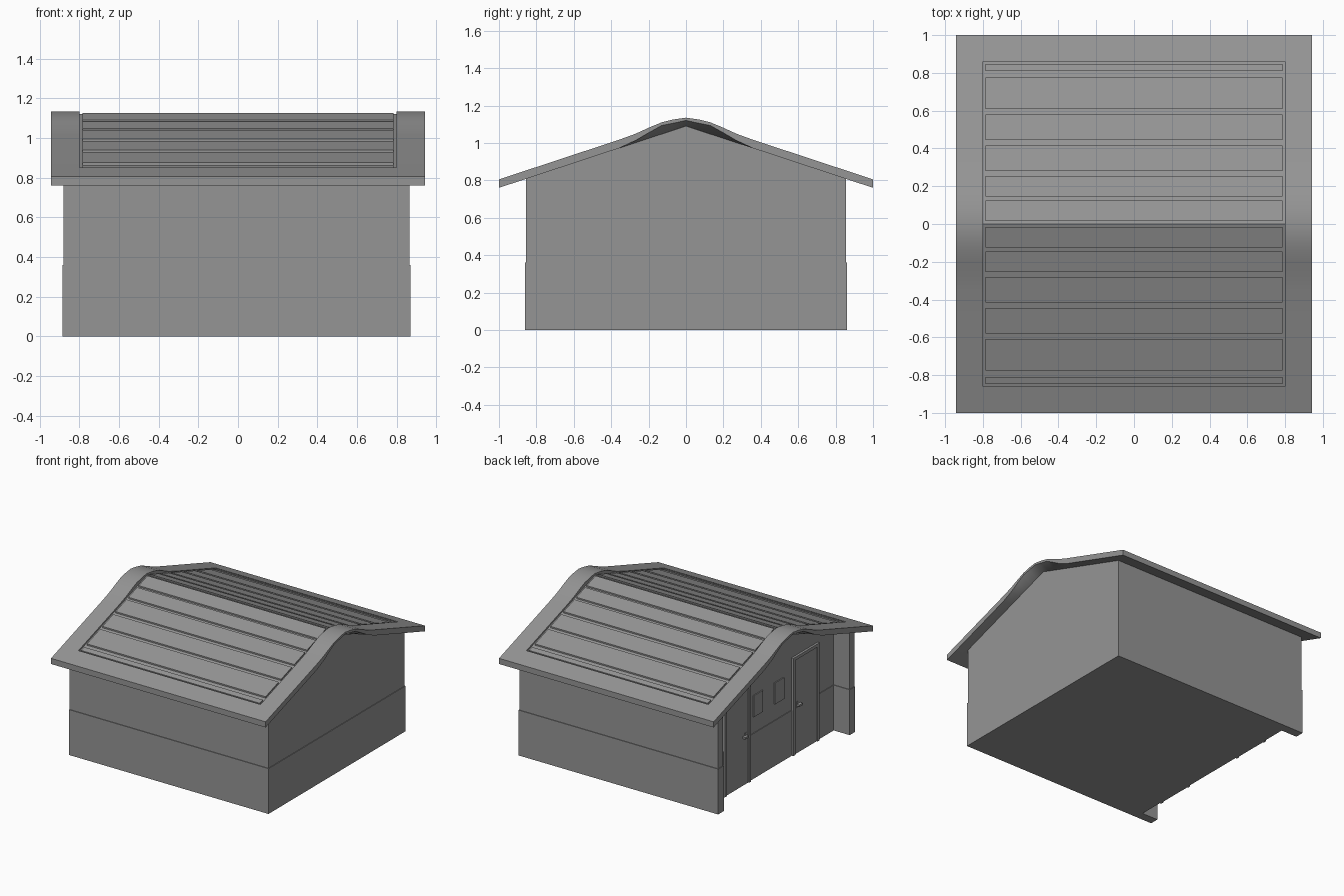
import bpy
import bmesh
from math import radians

cube = bpy.data.objects.get("Cube")
if cube:
    bpy.data.objects.remove(cube)

grey = bpy.data.materials.new("plain_grey")
grey.use_nodes = True
colour = (0.3, 0.3, 0.3, 1)
grey.diffuse_color = colour
grey.node_tree.nodes["Principled BSDF"].inputs["Base Color"].default_value = colour


def loft(name, sections):
    """Join (x, [(y, z), ...]) outlines into one closed solid."""
    bm = bmesh.new()
    rings = [[bm.verts.new((x, y, z)) for y, z in outline] for x, outline in sections]
    count = len(rings[0])
    for a, b in zip(rings, rings[1:]):
        for i in range(count):
            j = (i + 1) % count
            bm.faces.new((a[i], a[j], b[j], b[i]))
    bm.faces.new(rings[0])
    bm.faces.new(rings[-1])
    bmesh.ops.recalc_face_normals(bm, faces=bm.faces)
    mesh = bpy.data.meshes.new(name)
    bm.to_mesh(mesh)
    bm.free()
    mesh.materials.append(grey)
    obj = bpy.data.objects.new(name, mesh)
    bpy.context.collection.objects.link(obj)
    return obj


def prism(name, outline, x0, x1):
    return loft(name, [(x0, outline), (x1, outline)])


def box(name, x0, x1, y0, y1, z0, z1):
    return prism(name, [(y0, z0), (y1, z0), (y1, z1), (y0, z1)], x0, x1)


RIDGE, SLOPE, THICK = 1.135, 0.33, 0.045
PORCH = -0.74


def top(y):
    return RIDGE - SLOPE * abs(y)


# Walls: gabled body with a slightly thicker lower course
prism("body", [(-.855, 0), (.855, 0), (.855, .82), (0, 1.095), (-.855, .82)], PORCH, .865)
box("lower_course", PORCH - .005, .87, -.86, .86, 0, .36)
for side, s in (("front", -1), ("back", 1)):
    y0, y1 = sorted((s * .795, s * .855))
    prism(side + "_porch_wall",
          [(y0, 0), (y1, 0), (y1, top(y1) - .03), (y0, top(y0) - .03)], -.88, PORCH)
    y0, y1 = sorted((s * .79, s * .86))
    box(side + "_porch_lower_course", -.885, PORCH, y0, y1, 0, .36)

# Doors, handles and small windows on the porch wall
for side, s in (("front", -1), ("back", 1)):
    def part(name, a, b, z0, z1, depth):
        y0, y1 = sorted((s * a, s * b))
        box(side + "_" + name, PORCH - depth, PORCH, y0, y1, z0, z1)

    part("door", .29, .57, 0, .75, .01)
    part("door_inner_jamb", .265, .29, 0, .775, .018)
    part("door_outer_jamb", .57, .595, 0, .775, .018)
    part("door_lintel", .29, .57, .75, .775, .018)
    part("handle_plate", .315, .335, .36, .41, .014)
    part("handle_stem", .32, .332, .375, .39, .035)
    part("handle_lever", .318, .36, .375, .39, .035)
    inner = .1 if s > 0 else .05
    part("window", inner, inner + .115, .49, .66, .008)

# Roof core, sunk below the surrounding bands
prism("roof_core",
      [(-.87, top(.87) - THICK), (-.87, top(.87) - .014), (0, RIDGE - .014),
       (.87, top(.87) - .014), (.87, top(.87) - THICK), (0, RIDGE - THICK)], -.805, .805)

# Eave bands
for side, s in (("front", -1), ("back", 1)):
    prism(side + "_eave",
          [(s, top(1)), (s * .86, top(.86)), (s * .86, top(.86) - THICK),
           (s, top(1) - THICK)], -.8, .8)

# Gable bands swell near the ridge: (y, rise above, rise below)
SWELL = [(0, 0, .03), (.07, .013, .038), (.13, .018, .046), (.2, .012, .03),
         (.27, .003, .012), (.36, 0, 0), (1, 0, 0)]
both = [(-y, u, d) for y, u, d in reversed(SWELL[1:])] + SWELL
outer = [(y, top(y) + u) for y, u, d in both]
swollen_under = [(y, top(y) - THICK + d) for y, u, d in reversed(both)]
straight_under = [(y, top(y) - THICK) for y, u, d in reversed(both)]
for side, s in (("right", -1), ("left", 1)):
    band = loft(side + "_gable_band",
                [(s * .943, outer + swollen_under), (s * .87, outer + straight_under),
                 (s * .8, outer + straight_under)])
    bpy.ops.object.select_all(action="DESELECT")
    band.select_set(True)
    bpy.context.view_layer.objects.active = band
    bpy.ops.object.shade_smooth_by_angle(angle=radians(30))

# Roof boards between the bands, mirrored over the ridge
BOARDS = [(.015, .125), (.145, .255), (.28, .415), (.445, .58), (.61, .775), (.81, .848)]
for side, s in (("front", -1), ("back", 1)):
    for i, (a, b) in enumerate(BOARDS):
        prism(f"{side}_roof_board_{i + 1}",
              [(s * a, top(a) - .003), (s * b, top(b) - .003),
               (s * b, top(b) - .02), (s * a, top(a) - .02)], -.785, .785)
